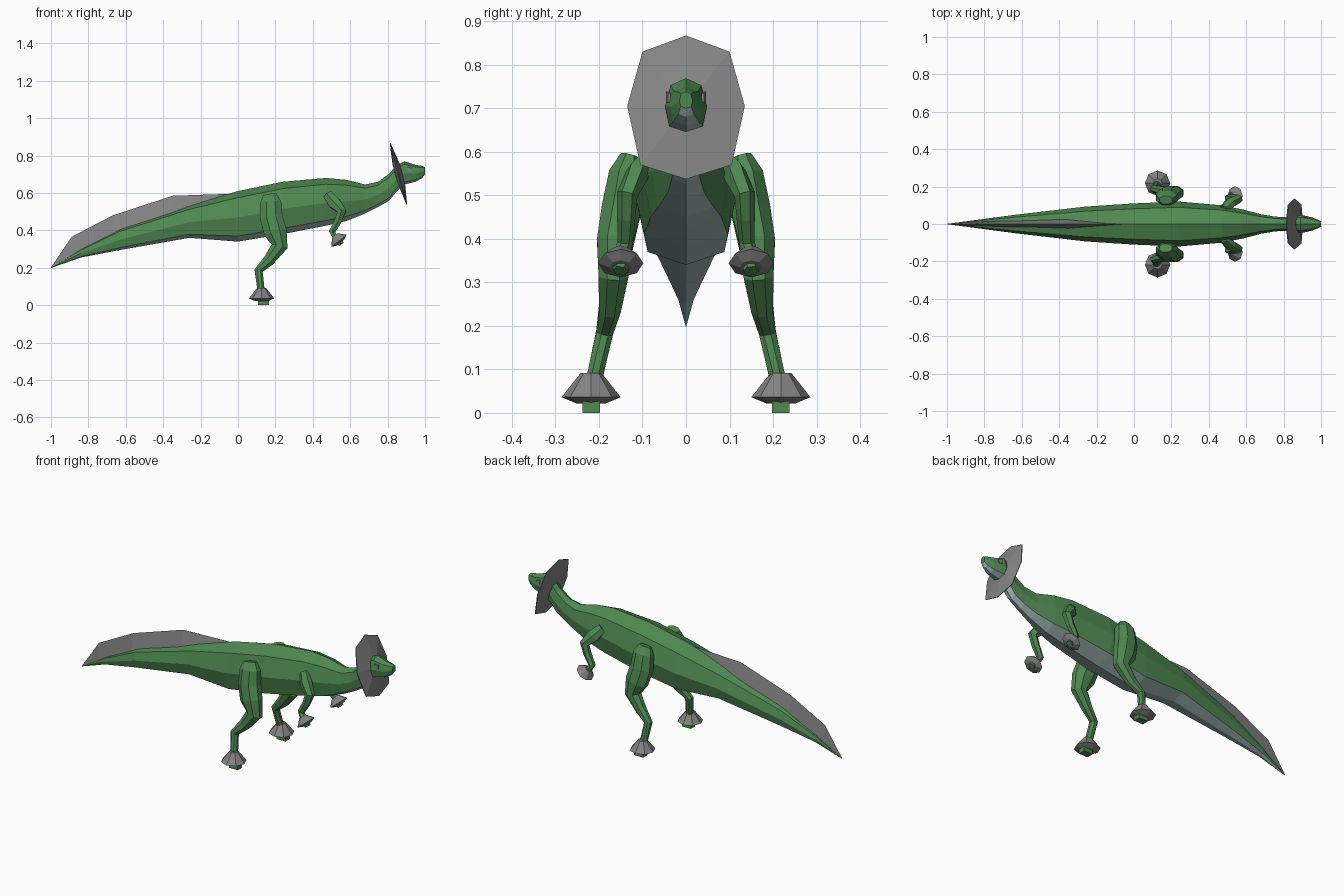
import bpy, bmesh, math
from mathutils import Vector

if "Cube" in bpy.data.objects:
    bpy.data.objects.remove(bpy.data.objects["Cube"])


def material(name, rgb):
    m = bpy.data.materials.new(name)
    m.diffuse_color = (*rgb, 1)
    m.use_nodes = True
    m.node_tree.nodes["Principled BSDF"].inputs["Base Color"].default_value = m.diffuse_color
    return m


GREEN = material("skin green", (0.078, 0.25, 0.082))
BELLY = material("belly pale teal", (0.40, 0.55, 0.53))
GREY = material("fin grey", (0.23, 0.23, 0.23))


def loft(name, rings, mats, rule=None):
    """Skin a list of equal-length rings, capped at both ends."""
    bm = bmesh.new()
    vs = [[bm.verts.new(p) for p in r] for r in rings]
    n = len(rings[0])
    for a, b in zip(vs, vs[1:]):
        for i in range(n):
            j = (i + 1) % n
            f = bm.faces.new((a[i], a[j], b[j], b[i]))
            f.material_index = rule(i) if rule else 0
    bm.faces.new(vs[0])
    bm.faces.new(vs[-1])
    bmesh.ops.remove_doubles(bm, verts=bm.verts, dist=0.0002)
    bmesh.ops.recalc_face_normals(bm, faces=bm.faces)
    me = bpy.data.meshes.new(name)
    bm.to_mesh(me)
    bm.free()
    for m in mats:
        me.materials.append(m)
    ob = bpy.data.objects.new(name, me)
    bpy.context.scene.collection.objects.link(ob)
    return ob


def mirror(ob):
    mod = ob.modifiers.new("mirror", 'MIRROR')
    mod.use_axis = (False, True, False)


def tube(name, path, sides=8):
    """Limb through (x, y, z, depth radius, side radius) points."""
    pts = [Vector(p[:3]) for p in path]
    rings = []
    for i, p in enumerate(path):
        t = pts[min(i + 1, len(pts) - 1)] - pts[max(i - 1, 0)]
        u = t.cross(Vector((0, 1, 0))).normalized()
        v = u.cross(t).normalized()
        rings.append([pts[i] + u * p[3] * math.cos(a) + v * p[4] * math.sin(a)
                      for a in (2 * math.pi * (k + .5) / sides for k in range(sides))])
    mirror(loft(name, rings, [GREEN]))


def cuff(name, centre, axis, profile):
    """Flared eight-sided collar; profile is (distance along axis, radius)."""
    c, d = Vector(centre), Vector(axis).normalized()
    v = Vector((0, 1, 0))
    u = d.cross(v).normalized()
    rings = [[c + d * h + (u * math.cos(a) + v * math.sin(a)) * r
              for a in (math.pi * k / 4 for k in range(8))] for h, r in profile]
    mirror(loft(name, rings, [GREY]))


# Body, tail, neck and head: stations of x, top, bottom, half width
stations = [
    (-1, .201, .199, .001), (-.84, .30, .255, .022), (-.63, .41, .295, .05),
    (-.26, .535, .36, .093), (0, .61, .34, .11), (.24, .66, .38, .12),
    (.47, .68, .425, .10), (.58, .67, .45, .078), (.68, .645, .49, .052),
    (.75, .66, .525, .04), (.81, .705, .56, .036), (.85, .75, .61, .038),
    (.89, .769, .645, .048), (.95, .75, .66, .036), (.985, .745, .68, .022),
    (1, .738, .70, .015)]
body = []
for x, top, bot, w in stations:
    h = top - bot
    half = [(.74 * w, bot + .87 * h), (w, bot + .48 * h), (.8 * w, bot + .11 * h)]
    body.append([(x, 0, top)] + [(x, y, z) for y, z in half] + [(x, 0, bot)]
                + [(x, -y, z) for y, z in reversed(half)])
loft("body", body, [GREEN, BELLY], lambda i: 1 if i in (3, 4) else 0)

# Tail fin: x, ridge height, base height, base half width
fin = [(-1, .202, .199, .001), (-.89, .365, .25, .010), (-.67, .48, .36, .02),
       (-.35, .585, .47, .03), (-.05, .595, .56, .004)]
loft("tail_fin", [[(x, 0, t), (x, w, b), (x, -w, b)] for x, t, b, w in fin], [GREY])

# Neck frill: thin tilted disc, slightly thicker towards the neck
outline = [(0, .867), (.10, .83), (.135, .705), (.105, .57),
           (0, .537), (-.105, .57), (-.135, .705), (-.10, .83)]


def frill_ring(scale, offset):
    r = []
    for y, z in outline:
        y, z = y * scale, .705 + (z - .705) * scale
        r.append((.857 + offset - (z - .705) * .27, y, z))
    return r


loft("neck_frill", [frill_ring(.3, -.018), frill_ring(1, -.002),
                    frill_ring(1, .002), frill_ring(.3, .022)], [GREY])

# Eyes: small plates lying against the sides of the head
eye = [[(.905 + dx, y - dx * .2, .725 + dz) for dx, dz in
        ((0, .013), (.022, .009), (.022, -.012), (.002, -.012))] for y in (.040, .046)]
mirror(loft("eye", eye, [GREY]))

# Hind legs
tube("hind_leg", [
    (.17, .128, .59, .038, .024), (.175, .138, .55, .06, .042), (.178, .148, .47, .066, .049),
    (.20, .163, .39, .066, .045), (.222, .167, .315, .047, .037), (.165, .175, .24, .033, .027),
    (.11, .187, .185, .024, .021), (.122, .208, .09, .021, .02), (.125, .216, .03, .02, .02)])
cuff("hind_cuff", (.126, .218, .092), (0, 0, -1),
     [(0, .024), (.056, .068), (.07, .034)])
toe = [[(x, .218 + y, z) for x, y in ((.108, -.02), (.165, -.02), (.165, .02), (.108, .02))]
       for z in (0, .03)]
mirror(loft("hind_toe", toe, [GREEN]))

# Arms
tube("arm", [
    (.48, .08, .59, .028, .022), (.515, .112, .548, .038, .028), (.555, .135, .502, .028, .024),
    (.535, .137, .45, .022, .021), (.503, .14, .392, .019, .018), (.518, .146, .37, .018, .018),
    (.553, .15, .326, .018, .018)], 6)
cuff("arm_cuff", (.518, .15, .372), (.62, 0, -.78),
     [(0, .02), (.036, .052), (.048, .026)])
